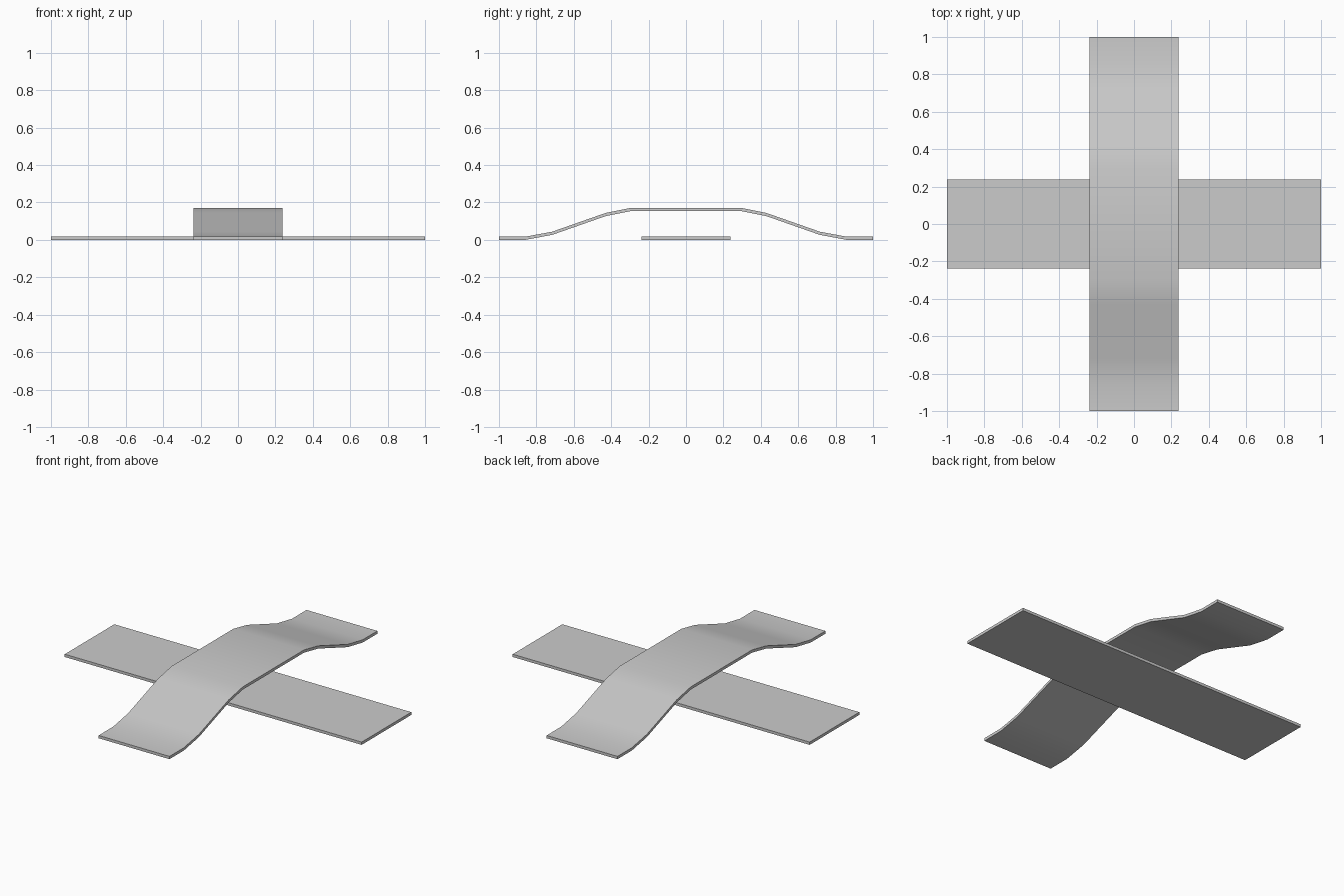
import bpy
import bmesh
import math

WIDTH = 0.477
THICK = 0.017

if "Cube" in bpy.data.objects:
    bpy.data.objects.remove(bpy.data.objects["Cube"])

grey = bpy.data.materials.new("plain_grey")
grey.use_nodes = True
colour = (0.6, 0.6, 0.6, 1)
grey.diffuse_color = colour
grey.node_tree.nodes["Principled BSDF"].inputs["Base Color"].default_value = colour


def strip(name, half_path):
    """Sweep a mirrored (y, z) underside path into a flat strip across x."""
    path = [(-y, z) for y, z in half_path] + [(y, z) for y, z in reversed(half_path)]
    outline = path + [(y, z + THICK) for y, z in reversed(path)]
    bm = bmesh.new()
    side = bm.faces.new([bm.verts.new((-WIDTH / 2, y, z)) for y, z in outline])
    swept = bmesh.ops.extrude_face_region(bm, geom=[side])["geom"]
    verts = [v for v in swept if isinstance(v, bmesh.types.BMVert)]
    bmesh.ops.translate(bm, verts=verts, vec=(WIDTH, 0, 0))
    bmesh.ops.recalc_face_normals(bm, faces=bm.faces)
    mesh = bpy.data.meshes.new(name)
    bm.to_mesh(mesh)
    bm.free()
    mesh.materials.append(grey)
    obj = bpy.data.objects.new(name, mesh)
    bpy.context.collection.objects.link(obj)
    bpy.ops.object.select_all(action="DESELECT")
    obj.select_set(True)
    bpy.context.view_layer.objects.active = obj
    bpy.ops.object.shade_smooth_by_angle(angle=math.radians(30))
    return obj


# Flat strip lying on the ground, running left to right
lower = strip("lower_strip", [(1, 0)])
lower.rotation_euler.z = math.pi / 2

# Arched strip passing over it, front to back
strip("arched_strip", [(1, 0), (0.86, 0), (0.715, 0.027), (0.43, 0.127), (0.295, 0.154)])
